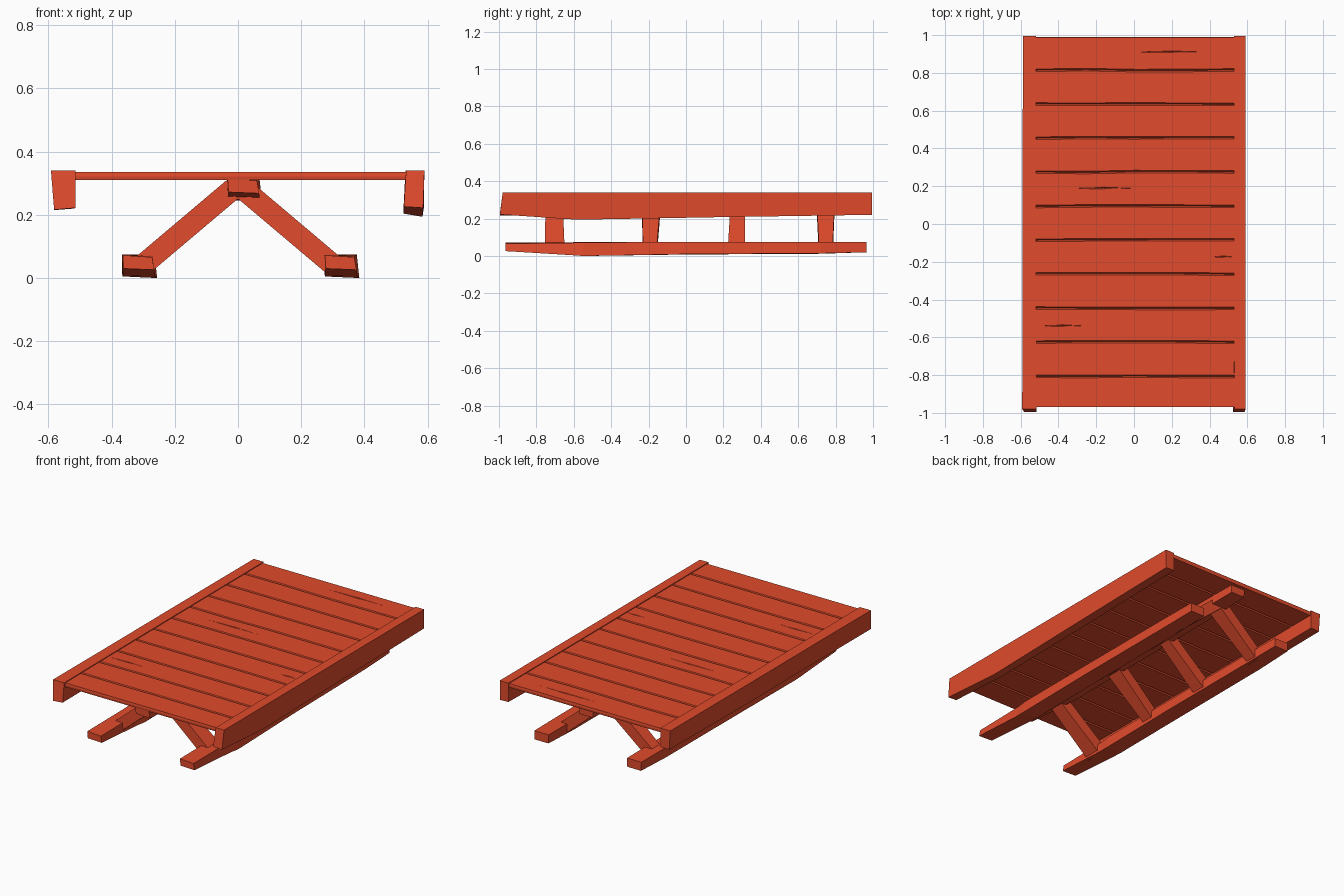
import bpy, bmesh, math, random
from mathutils import Vector

if "Cube" in bpy.data.objects:
    bpy.data.objects.remove(bpy.data.objects["Cube"])

random.seed(4)
paint = bpy.data.materials.new("red_wood")
paint.diffuse_color = (0.75, 0.07, 0.025, 1)
paint.use_nodes = True
paint.node_tree.nodes["Principled BSDF"].inputs["Base Color"].default_value = paint.diffuse_color


def loft(name, rings, loc=(0, 0, 0)):
    """Skin a list of equal-length point rings and cap both ends."""
    bm = bmesh.new()
    vs = [[bm.verts.new(p) for p in r] for r in rings]
    n = len(rings[0])
    for a, b in zip(vs, vs[1:]):
        for i in range(n):
            bm.faces.new((a[i], a[(i + 1) % n], b[(i + 1) % n], b[i]))
    bm.faces.new(vs[0])
    bm.faces.new(vs[-1])
    bmesh.ops.recalc_face_normals(bm, faces=bm.faces)
    me = bpy.data.meshes.new(name)
    bm.to_mesh(me)
    bm.free()
    me.materials.append(paint)
    ob = bpy.data.objects.new(name, me)
    ob.location = loc
    bpy.context.collection.objects.link(ob)
    return ob


def along_y(y, quad, lean=0.0):
    """Section at y; the two lower points are pushed along y by lean."""
    return [(x, y + (lean if i > 1 else 0), z) for i, (x, z) in enumerate(quad)]


# Deck planks with rough-cut grooved edges
pitch, first = 0.18, -0.97
xs = (-0.525, -0.25, 0.0, 0.25, 0.54)
seams = []
for k in range(12):
    y = first if k == 0 else -0.985 + pitch * k
    y = 0.99 if k == 11 else y
    seams.append([y + (random.uniform(-0.003, 0.003) if 0 < k < 11 else 0) for _ in xs])
planks = []
for k in range(11):
    rings = []
    for x, a, b in zip(xs, seams[k], seams[k + 1]):
        ga = 0.007 if k else 0.002
        gb = 0.007 if k < 10 else 0.002
        rings.append([(x, a + ga, 0.335), (x, a, 0.322), (x, a + ga, 0.31),
                      (x, b - gb, 0.31), (x, b, 0.322), (x, b - gb, 0.335)])
    planks.append(loft("deck_plank", rings))

# Shallow gouges in the deck
for x, y, length, k in ((0.19, 0.91, 0.38, 10), (-0.16, 0.188, 0.34, 6),
                        (-0.38, -0.54, 0.24, 2), (0.47, -0.175, 0.12, 4)):
    h = length / 2
    cut = loft("gouge_cutter", [
        [(-h, -0.003, 0.36), (-h, 0.003, 0.36), (-h, 0, 0.3345)],
        [(0, -0.018, 0.36), (0, 0.014, 0.36), (0, 0.004, 0.325)],
        [(h, -0.003, 0.36), (h, 0.003, 0.36), (h, 0, 0.3345)]], (x, y, 0))
    cut.hide_render = True
    plank = planks[k]
    mod = plank.modifiers.new("gouge", 'BOOLEAN')
    mod.operation = 'DIFFERENCE'
    mod.object = cut
    bpy.context.view_layer.objects.active = plank
    bpy.ops.object.modifier_apply(modifier=mod.name)
    bpy.data.objects.remove(cut)

# Side rails, hewn with a slightly bowed underside
loft("left_rail", [
    along_y(-0.98, [(-0.592, 0.34), (-0.515, 0.34), (-0.515, 0.222), (-0.582, 0.216)], -0.015),
    along_y(-0.5, [(-0.59, 0.34), (-0.518, 0.34), (-0.52, 0.22), (-0.58, 0.215)]),
    along_y(0.2, [(-0.59, 0.34), (-0.52, 0.34), (-0.518, 0.22), (-0.582, 0.215)]),
    along_y(0.995, [(-0.588, 0.34), (-0.52, 0.34), (-0.52, 0.222), (-0.58, 0.22)])])
loft("right_rail", [
    along_y(-0.98, [(0.532, 0.34), (0.59, 0.34), (0.586, 0.222), (0.525, 0.226)], -0.015),
    along_y(-0.58, [(0.53, 0.34), (0.59, 0.34), (0.584, 0.194), (0.523, 0.204)]),
    along_y(0.2, [(0.53, 0.34), (0.59, 0.34), (0.586, 0.208), (0.526, 0.21)]),
    along_y(0.995, [(0.53, 0.34), (0.59, 0.34), (0.588, 0.22), (0.53, 0.222)])])

# Two runners and the ridge beam share one hewn, front-tapered shape
beam = [
    along_y(-0.965, [(-0.045, 0.072), (0.048, 0.066), (0.055, 0.026), (-0.042, 0.03)]),
    along_y(-0.62, [(-0.047, 0.073), (0.05, 0.07), (0.058, 0.005), (-0.045, 0.008)]),
    along_y(-0.55, [(-0.047, 0.075), (0.056, 0.073), (0.064, 0.0), (-0.045, 0.005)]),
    along_y(0.0, [(-0.047, 0.074), (0.056, 0.074), (0.06, 0.01), (-0.045, 0.008)]),
    along_y(0.72, [(-0.047, 0.074), (0.055, 0.074), (0.055, 0.014), (-0.047, 0.012)]),
    along_y(0.965, [(-0.047, 0.074), (0.052, 0.074), (0.05, 0.02), (-0.045, 0.02)])]
for name, x, z in (("left_runner", -0.32, 0), ("right_runner", 0.32, 0), ("ridge_beam", 0.012, 0.242)):
    loft(name, beam, (x, 0, z))

# Pairs of sloping struts: (bottom y range, top y range)
for b0, b1, t0, t1 in ((-0.755, -0.65, -0.75, -0.66), (-0.23, -0.155, -0.237, -0.135),
                       (0.225, 0.315, 0.24, 0.315), (0.71, 0.785, 0.698, 0.795)):
    for s in (-1, 1):
        low, high = Vector((s * 0.305, 0, 0.038)), Vector((s * 0.015, 0, 0.283))
        d = (high - low).normalized()
        off = Vector((-d.z, 0, d.x)) * 0.034
        rings = []
        for c, y0, y1 in ((low, b0, b1), (high, t0, t1)):
            rings.append([c + off + Vector((0, y0, 0)), c + off + Vector((0, y1, 0)),
                          c - off + Vector((0, y1, 0)), c - off + Vector((0, y0, 0))])
        loft("strut", rings)
